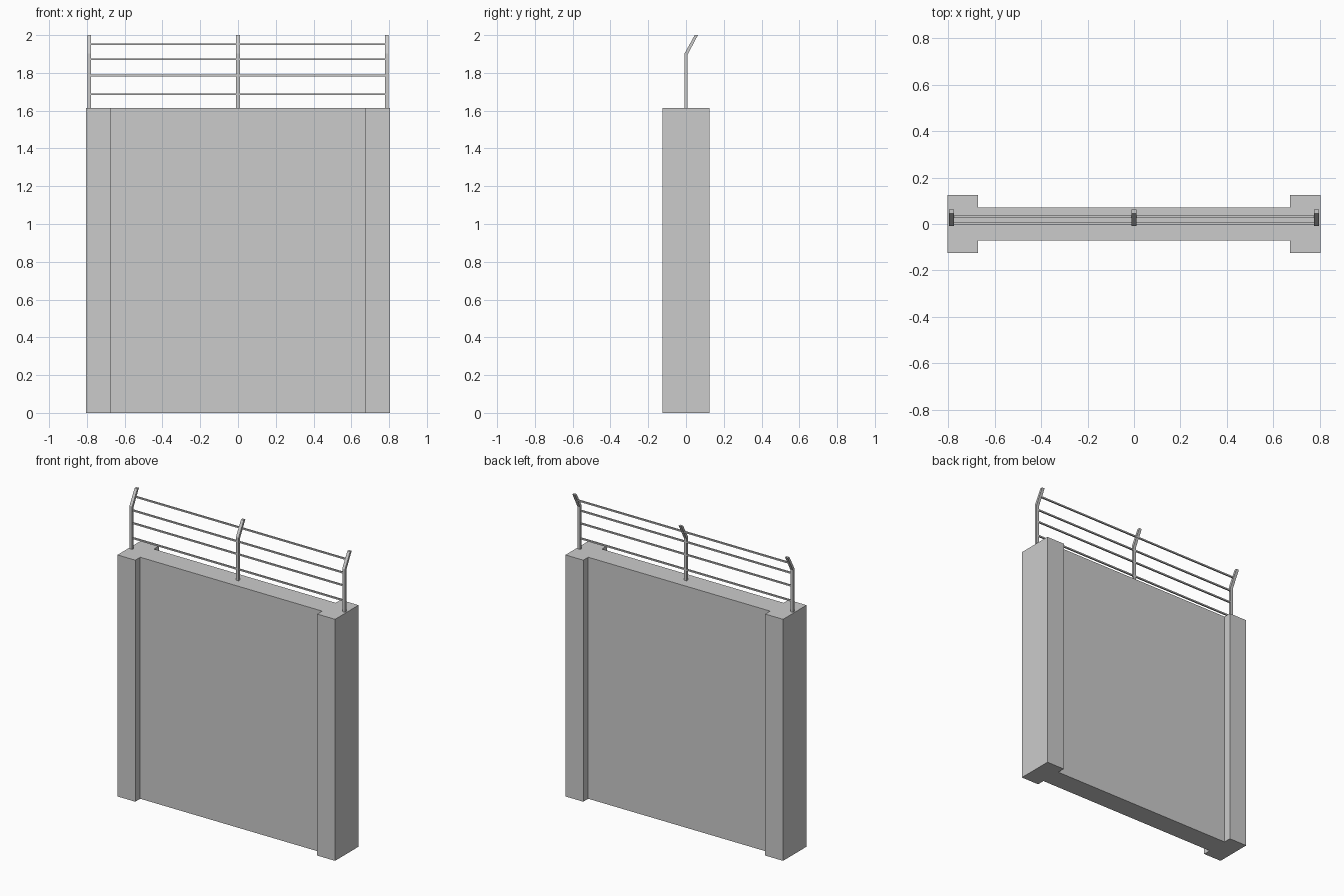
import bpy, bmesh
from mathutils import Vector

if "Cube" in bpy.data.objects:
    bpy.data.objects.remove(bpy.data.objects["Cube"])


def prism(name, profile, direction):
    """Extrude a closed 3D profile along a direction vector."""
    bm = bmesh.new()
    face = bm.faces.new([bm.verts.new(p) for p in profile])
    ext = bmesh.ops.extrude_face_region(bm, geom=[face], use_keep_orig=True)
    verts = [v for v in ext["geom"] if isinstance(v, bmesh.types.BMVert)]
    bmesh.ops.translate(bm, vec=Vector(direction), verts=verts)
    bmesh.ops.recalc_face_normals(bm, faces=bm.faces)
    mesh = bpy.data.meshes.new(name)
    bm.to_mesh(mesh)
    bm.free()
    obj = bpy.data.objects.new(name, mesh)
    bpy.context.collection.objects.link(obj)
    return obj


WALL_TOP = 1.615
HALF_LEN, PILLAR_IN = 0.805, 0.673
PILLAR_Y, PANEL_Y = 0.124, 0.072
POST_X = 0.787

# Concrete wall: H-shaped plan with thicker end pillars
side = [(-HALF_LEN, PILLAR_Y), (-PILLAR_IN, PILLAR_Y), (-PILLAR_IN, PANEL_Y),
        (PILLAR_IN, PANEL_Y), (PILLAR_IN, PILLAR_Y), (HALF_LEN, PILLAR_Y)]
plan = side + [(x, -y) for x, y in reversed(side)]
prism("wall", [(x, y, 0) for x, y in plan], (0, 0, WALL_TOP))

# Fence posts: bent square bars with a level cut at the tip
bar = [(-0.008, WALL_TOP), (0.008, WALL_TOP), (0.008, 1.896),
       (0.063, 2.0), (0.046, 2.0), (-0.008, 1.902)]
for label, x in (("left", -POST_X), ("middle", 0), ("right", POST_X)):
    prism(f"post_{label}", [(x - 0.01, y, z) for y, z in bar], (0.02, 0, 0))

# Horizontal wires running through the posts
for i, (y, z) in enumerate([(0.002, 1.687), (0.002, 1.787), (0.002, 1.872), (0.031, 1.952)]):
    r = 0.0048
    section = [(-POST_X, y + a * r, z + b * r)
               for a, b in ((-1, -1), (1, -1), (1, 1), (-1, 1))]
    prism(f"wire_{i + 1}", section, (2 * POST_X, 0, 0))
